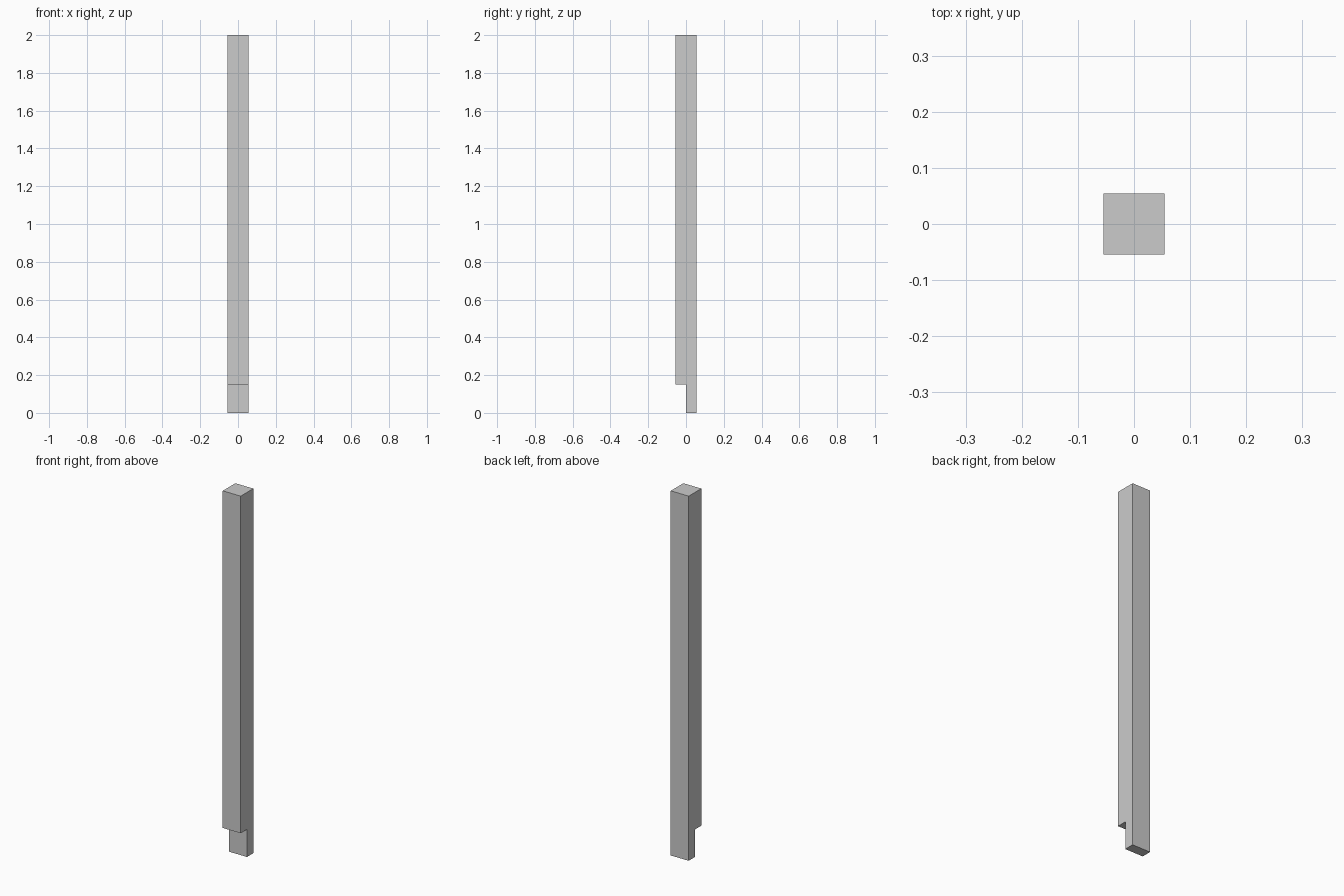
import bpy, bmesh

if "Cube" in bpy.data.objects:
    bpy.data.objects.remove(bpy.data.objects["Cube"])

HALF = 0.0545      # half of the square section
HEIGHT = 2.0
NOTCH = 0.151      # height of the half-lap at the foot

# Side profile (y, z) of the post, with the front half cut away at the foot
profile = [(0, 0), (HALF, 0), (HALF, HEIGHT), (-HALF, HEIGHT), (-HALF, NOTCH), (0, NOTCH)]

bm = bmesh.new()
face = bm.faces.new([bm.verts.new((-HALF, y, z)) for y, z in profile])

# Extrude the profile across the width
ext = bmesh.ops.extrude_face_region(bm, geom=[face])
moved = [v for v in ext["geom"] if isinstance(v, bmesh.types.BMVert)]
bmesh.ops.translate(bm, verts=moved, vec=(2 * HALF, 0, 0))
bmesh.ops.recalc_face_normals(bm, faces=bm.faces)

mesh = bpy.data.meshes.new("notched_post")
bm.to_mesh(mesh)
bm.free()
bpy.context.collection.objects.link(bpy.data.objects.new("notched_post", mesh))
